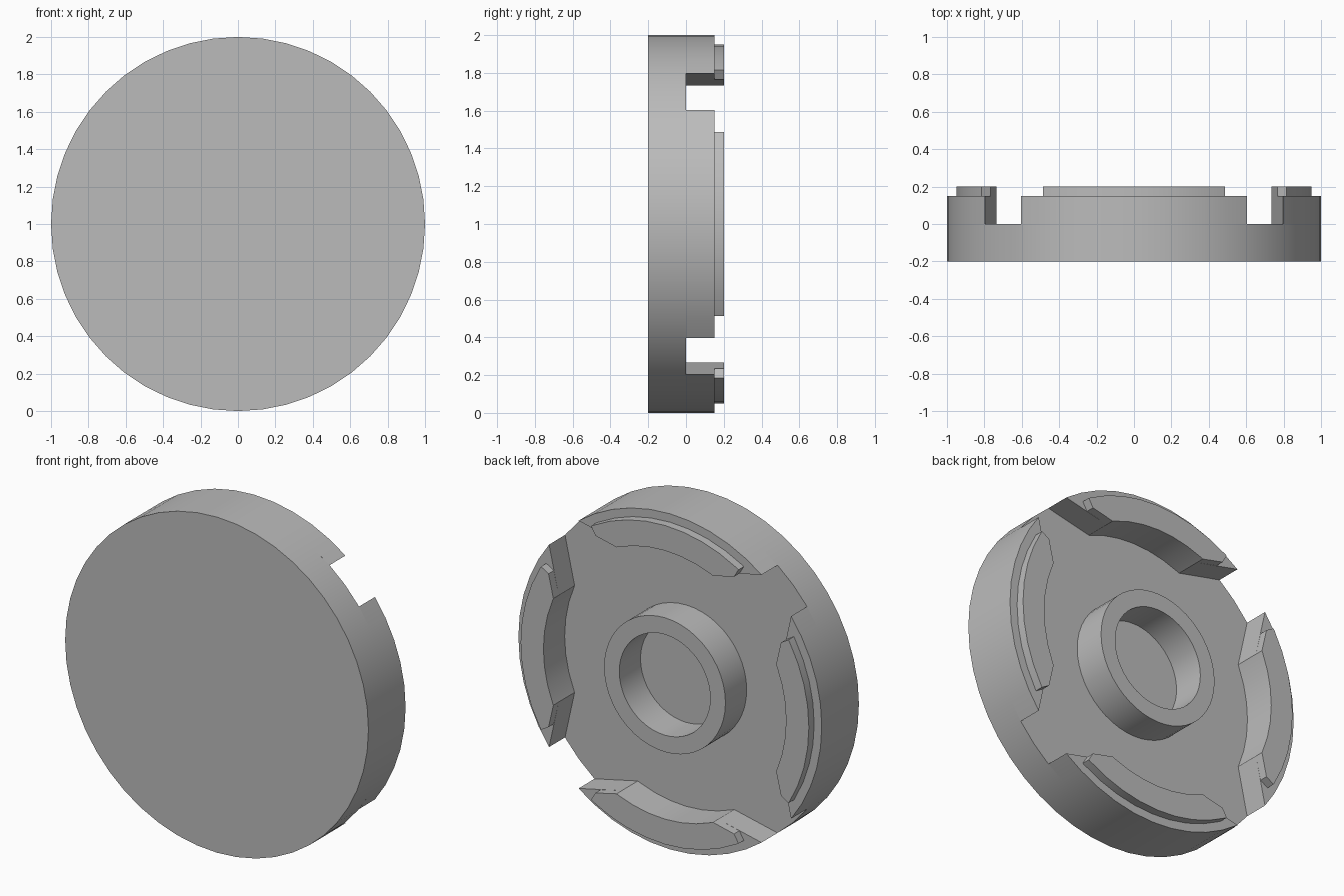
import bpy, bmesh
from math import sin, cos, radians, pi
from mathutils import Vector

cube = bpy.data.objects.get("Cube")
if cube:
    bpy.data.objects.remove(cube, do_unlink=True)

CENTRE = Vector((0, 0, 1))
SEGMENTS = 48

grey = bpy.data.materials.new("plain_grey")
grey.use_nodes = True
colour = (0.5, 0.5, 0.5, 1)
grey.diffuse_color = colour
grey.node_tree.nodes["Principled BSDF"].inputs["Base Color"].default_value = colour


def finish(bm, name):
    bmesh.ops.recalc_face_normals(bm, faces=bm.faces)
    mesh = bpy.data.meshes.new(name)
    bm.to_mesh(mesh)
    bm.free()
    mesh.materials.append(grey)
    ob = bpy.data.objects.new(name, mesh)
    bpy.context.collection.objects.link(ob)
    bpy.ops.object.select_all(action='DESELECT')
    ob.select_set(True)
    bpy.context.view_layer.objects.active = ob
    bpy.ops.object.shade_smooth_by_angle(angle=radians(30))
    return ob


def slab(name, outline, y0, y1):
    """Extrude a flat outline, given around the disc centre, from y0 to y1."""
    bm = bmesh.new()
    verts = [bm.verts.new(CENTRE + Vector((x, y0, z))) for x, z in outline]
    face = bm.faces.new(verts)
    out = bmesh.ops.extrude_face_region(bm, geom=[face], use_keep_orig=True)
    moved = [v for v in out["geom"] if isinstance(v, bmesh.types.BMVert)]
    bmesh.ops.translate(bm, verts=moved, vec=(0, y1 - y0, 0))
    return finish(bm, name)


def polar(r, degrees):
    a = radians(degrees)
    return (r * sin(a), r * cos(a))


def arc(r, half, inner_steps):
    """Points from -half to +half degrees, landing on the disc's own corners."""
    step = 360 / SEGMENTS
    angles = [-half] + [i * step for i in range(-inner_steps, inner_steps + 1)] + [half]
    return [polar(r, a) for a in angles]


def turned(points, quarter):
    a = quarter * pi / 2
    return [(x * cos(a) + z * sin(a), z * cos(a) - x * sin(a)) for x, z in points]


# Round front plate
slab("front_plate", [polar(1, i * 360 / SEGMENTS) for i in range(SEGMENTS)], -0.2, 0)

# Outer wall pieces with pointed ends, and the raised lips on them
inner_arc = arc(0.8, 23.4, 3)[::-1]
wall = arc(1, 37.1, 4) + inner_arc
lip = arc(0.95, 30.8, 4) + [polar(0.892, 30.8)] + inner_arc + [polar(0.892, -30.8)]
for i, side in enumerate(("top", "left", "bottom", "right")):
    slab(side + "_wall", turned(wall, i), 0, 0.15)
    slab(side + "_lip", turned(lip, i), 0.15, 0.2)

# Central ring on the back
bm = bmesh.new()
section = [bm.verts.new(CENTRE + Vector((r, y, 0)))
           for r, y in ((0.3, 0), (0.4, 0), (0.4, 0.2), (0.3, 0.2))]
edges = [bm.edges.new((section[i], section[(i + 1) % 4])) for i in range(4)]
bmesh.ops.spin(bm, geom=section + edges, cent=CENTRE, axis=(0, 1, 0),
               angle=2 * pi, steps=SEGMENTS, use_merge=True)
bmesh.ops.remove_doubles(bm, verts=bm.verts, dist=0.0001)
finish(bm, "centre_ring")
